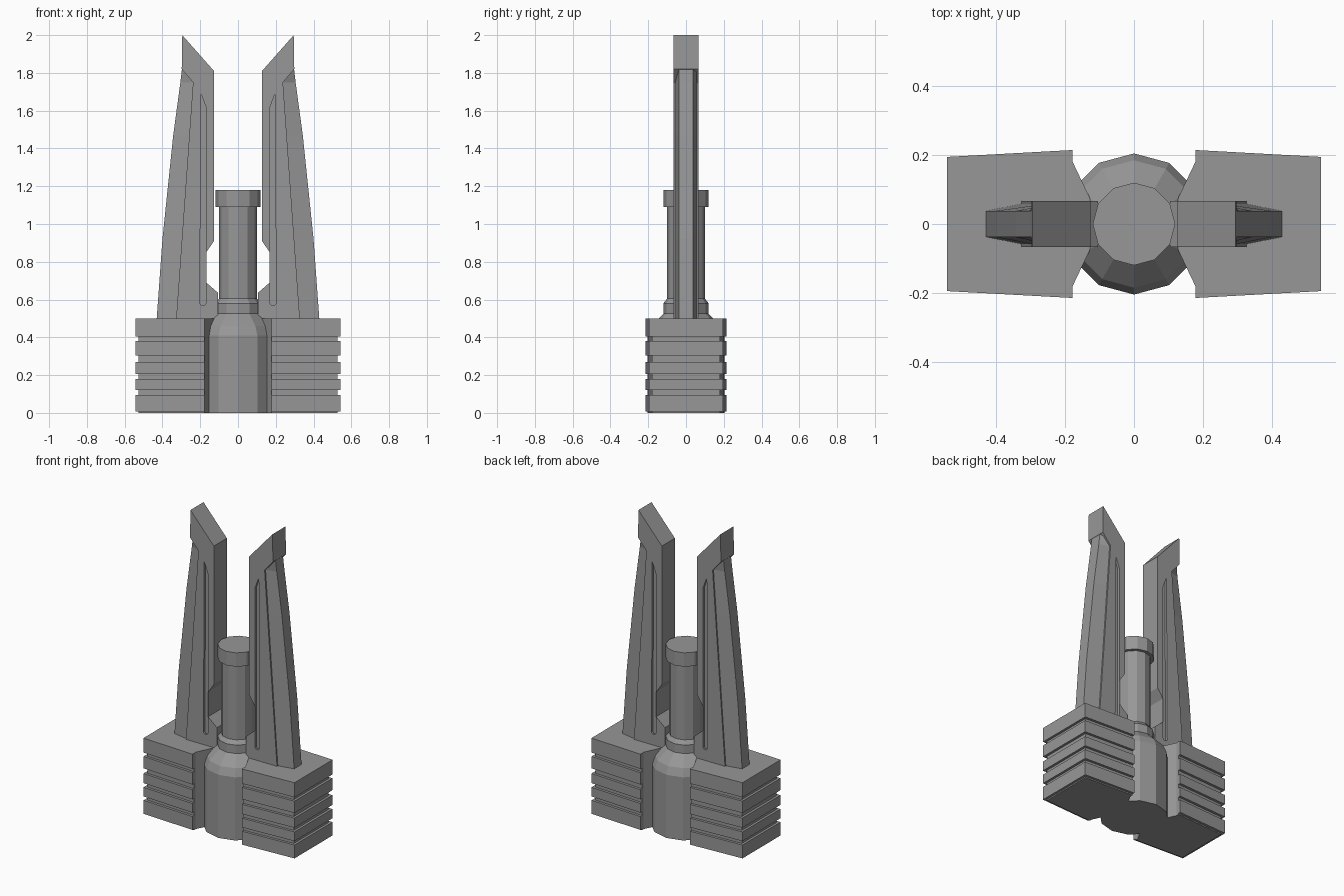
import bpy, bmesh
from math import sin, cos, pi

cube = bpy.data.objects.get("Cube")
if cube:
    bpy.data.objects.remove(cube, do_unlink=True)

# Single flat colour
GREY = (0.31, 0.31, 0.31, 1)
metal = bpy.data.materials.new("mid grey metal")
metal.use_nodes = True
metal.diffuse_color = GREY
metal.node_tree.nodes["Principled BSDF"].inputs["Base Color"].default_value = GREY


def loft(name, rings):
    """Closed solid skinned through rings with equal point counts."""
    bm = bmesh.new()
    loops = [[bm.verts.new(p) for p in ring] for ring in rings]
    for a, b in zip(loops, loops[1:]):
        for i in range(len(a)):
            j = (i + 1) % len(a)
            bm.faces.new((a[i], a[j], b[j], b[i]))
    bm.faces.new(loops[0][::-1])
    bm.faces.new(loops[-1])
    bmesh.ops.recalc_face_normals(bm, faces=bm.faces)
    mesh = bpy.data.meshes.new(name)
    bm.to_mesh(mesh)
    bm.free()
    mesh.materials.append(metal)
    ob = bpy.data.objects.new(name, mesh)
    bpy.context.collection.objects.link(ob)
    return ob


def prism(name, outline, y0, y1):
    return loft(name, [[(x, y, z) for x, z in outline] for y in (y0, y1)])


def lathe(name, profile, sides=12):
    return loft(name, [[(r * cos(2 * pi * i / sides), r * sin(2 * pi * i / sides), z)
                        for i in range(sides)] for r, z in profile])


def mirror_x(ob):
    ob.modifiers.new("mirror", 'MIRROR').use_mirror_merge = False


# Central core, collar, barrel and cap
lathe("core_body", [(0.205, 0), (0.205, 0.41), (0.185, 0.46), (0.115, 0.53), (0.1, 0.54)])
lathe("core_collar", [(0.12, 0.52), (0.12, 0.58), (0.1, 0.605)])
lathe("barrel", [(0.1, 0.5), (0.1, 1.1)])
lathe("barrel_cap", [(0.12, 1.09), (0.12, 1.18)])

# Grooved side blocks
HALF = [(0.128, 0.075), (0.178, 0.18), (0.178, 0.215), (0.543, 0.195)]
OUTLINE = HALF + [(x, -y) for x, y in reversed(HALF)]


def block_ring(z, inset):
    ring = []
    for x, y in OUTLINE:
        if abs(y) > 0.19:
            y -= inset if y > 0 else -inset
        if x > 0.5:
            x -= inset
        ring.append((x, y, z))
    return ring


GROOVE = 0.016
rings = [block_ring(0, GROOVE), block_ring(0.008, GROOVE), block_ring(0.008, 0)]
for low, high in [(0.095, 0.12), (0.18, 0.207), (0.27, 0.303), (0.38, 0.405)]:
    rings += [block_ring(low, 0), block_ring(low, GROOVE),
              block_ring(high, GROOVE), block_ring(high, 0)]
rings.append(block_ring(0.5, 0))
mirror_x(loft("side_blocks", rings))

# Tall prongs with a notch facing the barrel
prong = prism("prongs", [
    (0.295, 2.0), (0.127, 1.81), (0.127, 0.91), (0.168, 0.85), (0.168, 0.69),
    (0.105, 0.635), (0.105, 0.49), (0.328, 0.49), (0.238, 1.75), (0.298, 1.82)],
    -0.067, 0.067)

# Long recessed slots on both faces of each prong
SLOT = [(0.172, 0.58), (0.18, 0.57), (0.196, 0.57), (0.204, 0.58), (0.198, 1.69), (0.172, 1.62)]
for y0, y1 in [(-0.1, -0.052), (0.052, 0.1)]:
    cutter = prism("slot_cutter", [(x - 0.002, z) for x, z in SLOT], y0, y1)
    cutter.hide_render = True
    cut = prong.modifiers.new("slot", 'BOOLEAN')
    cut.operation = 'DIFFERENCE'
    cut.solver = 'EXACT'
    cut.object = cutter
    bpy.context.view_layer.objects.active = prong
    bpy.ops.object.modifier_apply(modifier=cut.name)
    bpy.data.objects.remove(cutter, do_unlink=True)
mirror_x(prong)

# Tapered outer ribs behind the prongs
rib = []
for z, outer in [(0.49, 0.431), (0.92, 0.4), (1.47, 0.343), (1.75, 0.305), (1.82, 0.297)]:
    inner = 0.318 - 0.072 * (z - 0.49)
    if z > 1.8:
        inner = 0.28
    rib.append([(inner, -0.06, z), (outer, -0.038, z), (outer, 0.038, z), (inner, 0.06, z)])
mirror_x(loft("outer_ribs", rib))
